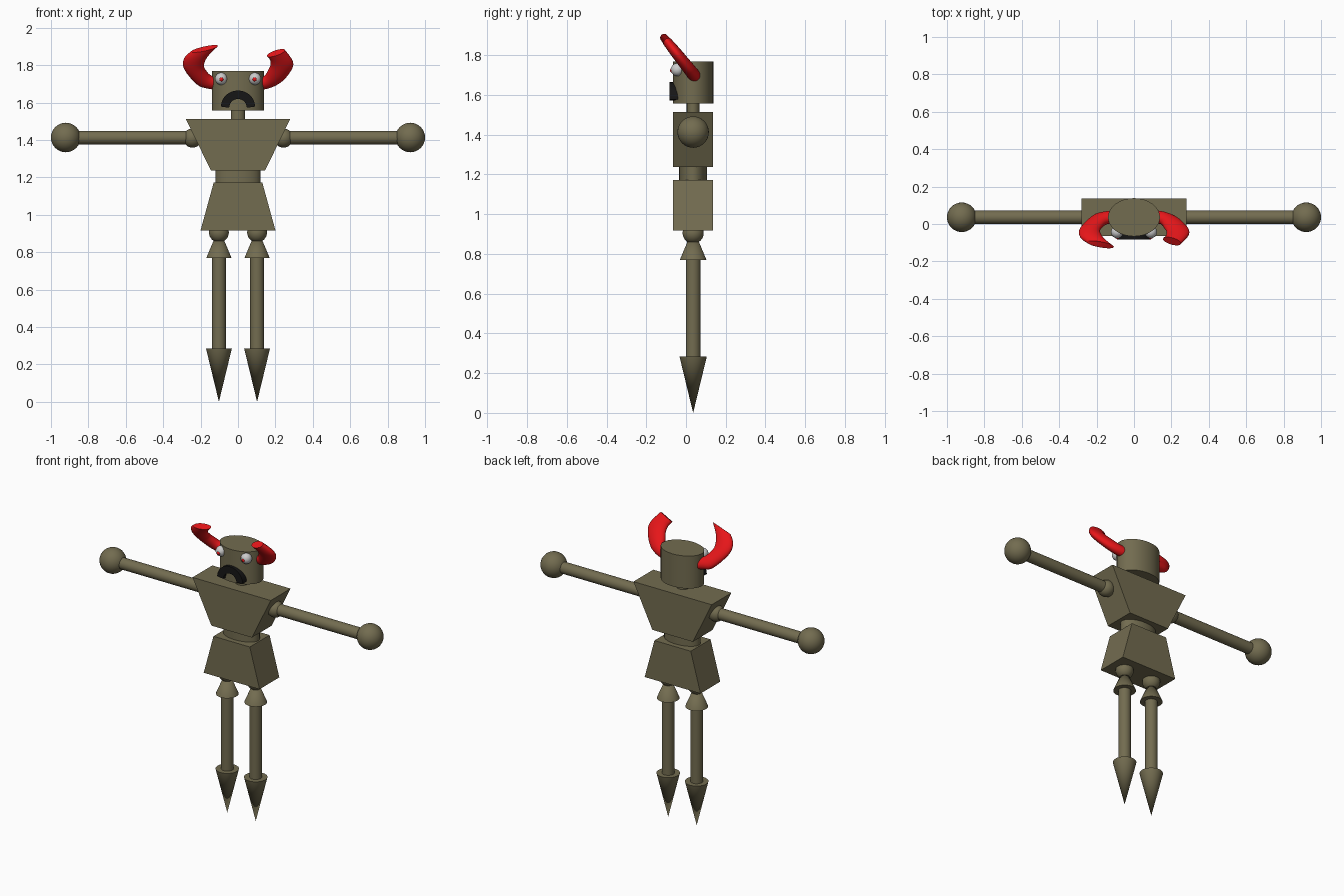
import bpy, bmesh
from math import sin, cos, pi
from mathutils import Vector

if "Cube" in bpy.data.objects:
    bpy.data.objects.remove(bpy.data.objects["Cube"])

YC = 0.036  # depth of the body axis


def material(name, rgb):
    m = bpy.data.materials.new(name)
    m.diffuse_color = (*rgb, 1)
    m.use_nodes = True
    m.node_tree.nodes["Principled BSDF"].inputs["Base Color"].default_value = m.diffuse_color
    return m


OLIVE = material("olive", (0.17, 0.15, 0.08))
RED = material("red", (0.8, 0.008, 0.01))
WHITE = material("white", (0.8, 0.8, 0.8))
BLACK = material("black", (0.008, 0.008, 0.008))


def finish(ob, name, mat, smooth=True):
    ob.name = name
    ob.data.materials.append(mat)
    if smooth:
        bpy.ops.object.select_all(action='DESELECT')
        ob.select_set(True)
        bpy.context.view_layer.objects.active = ob
        bpy.ops.object.shade_smooth_by_angle(angle=0.6)
    return ob


def ball(name, loc, r, mat=OLIVE):
    bpy.ops.mesh.primitive_uv_sphere_add(segments=32, ring_count=16, radius=r, location=loc)
    return finish(bpy.context.object, name, mat)


def column(name, x, z0, z1, r0, r1, squash=1.0):
    """Upright cylinder or cone, optionally flattened in depth."""
    bpy.ops.mesh.primitive_cone_add(vertices=32, radius1=r0, radius2=r1, depth=z1 - z0,
                                    location=(x, YC, (z0 + z1) / 2))
    bpy.context.object.scale.y = squash
    return finish(bpy.context.object, name, OLIVE)


def mesh_object(name, verts, faces, mat, smooth):
    me = bpy.data.meshes.new(name)
    me.from_pydata(verts, [], faces)
    bm = bmesh.new()
    bm.from_mesh(me)
    bmesh.ops.recalc_face_normals(bm, faces=bm.faces)
    bm.to_mesh(me)
    bm.free()
    ob = bpy.data.objects.new(name, me)
    bpy.context.collection.objects.link(ob)
    return finish(ob, name, mat, smooth)


def extrude_profile(name, profile, y0, y1, mat, smooth=False):
    """Extrude a front-view (x, z) outline through depth."""
    n = len(profile)
    verts = [(x, y, z) for y in (y0, y1) for x, z in profile]
    faces = [list(range(n)), list(range(n, 2 * n))]
    faces += [(i, (i + 1) % n, n + (i + 1) % n, n + i) for i in range(n)]
    return mesh_object(name, verts, faces, mat, smooth)


# Trunk and head
extrude_profile("chest", [(-.145, 1.237), (.145, 1.237), (.28, 1.513), (-.28, 1.513)],
                -.065, .137, OLIVE)
extrude_profile("hips", [(-.2, .917), (.2, .917), (.13, 1.172), (-.13, 1.172)],
                -.065, .137, OLIVE)
column("waist", 0, 1.165, 1.245, .121, .121, .58)
column("neck", 0, 1.5, 1.57, .038, .038, .85)
column("head", 0, 1.558, 1.768, .139, .139, .735)

# Limbs
for s, side in ((-1, "left"), (1, "right")):
    ball(side + "_hand", (s * .921, YC, 1.413), .079)
    ball(side + "_shoulder", (s * .243, YC, 1.41), .051)
    bpy.ops.mesh.primitive_cylinder_add(vertices=32, radius=.036, depth=.62,
                                        location=(s * .56, YC, 1.412), rotation=(0, pi / 2, 0))
    finish(bpy.context.object, side + "_arm", OLIVE)
    x = s * .102
    ball(side + "_hip_joint", (x, YC, .905), .053)
    column(side + "_thigh_cone", x, .77, .93, .067, 0)
    column(side + "_leg", x, .27, .78, .037, .037)
    column(side + "_foot", x, 0, .285, 0, .069)
    # Eye and pupil
    ball(side + "_eye", (s * .09, -.043, 1.727), .033, WHITE)
    ball(side + "_pupil", (s * .089, -.069, 1.724), .0115, RED)

# Frowning mouth: a block arc
arc = [i * pi / 20 for i in range(21)]
mouth = [(.091 * cos(a), 1.578 + .086 * sin(a)) for a in arc]
mouth += [(.047 * cos(a), 1.572 + .047 * sin(a)) for a in reversed(arc)]
extrude_profile("mouth", mouth, -.083, -.035, BLACK, True)


def catmull(p, i, t):
    a, b, c, d = (p[min(max(j, 0), len(p) - 1)] for j in range(i - 1, i + 3))
    return .5 * (2 * b + (c - a) * t + (2 * a - 5 * b + 4 * c - d) * t * t
                 + (3 * b - a - 3 * c + d) * t ** 3)


def horn(name, side, rows):
    """Flattened tube lying in a forward-leaning plane.
    Each row: inner x, inner z, outer x, outer z, half thickness."""
    rows = [Vector(r) for r in rows]
    path = [catmull(rows, i, k / 4) for i in range(len(rows) - 1) for k in range(4)] + [rows[-1]]
    n, verts, faces = 24, [], []
    lean = Vector((0, .78, .62))

    def place(x, z):
        return Vector((side * x, .04 - .8 * (z - 1.70), z))
    for xi, zi, xo, zo, t in path:
        a, b = place(xi, zi), place(xo, zo)
        for j in range(n):
            g = 2 * pi * j / n
            verts.append((a + b) / 2 + (b - a) / 2 * cos(g) + lean * t * sin(g))
    for i in range(len(path) - 1):
        for j in range(n):
            k = (j + 1) % n
            faces.append((i * n + j, i * n + k, i * n + n + k, i * n + n + j))
    faces += [list(range(n)), list(range(len(verts) - n, len(verts)))]
    mesh_object(name, verts, faces, RED, True)


# Horns: the left one ends in a longer, slanted point
base = [(.09, 1.73, .075, 1.668, .032), (.139, 1.737, .16, 1.68, .032)]
horn("right_horn", 1, base + [(.16, 1.77, .23, 1.711, .031), (.174, 1.80, .283, 1.77, .029),
                              (.171, 1.829, .294, 1.818, .027), (.155, 1.85, .251, 1.88, .024)])
horn("left_horn", -1, base + [(.168, 1.765, .22, 1.70, .031), (.182, 1.80, .288, 1.78, .029),
                              (.160, 1.85, .289, 1.834, .026), (.107, 1.903, .251, 1.872, .02)])
